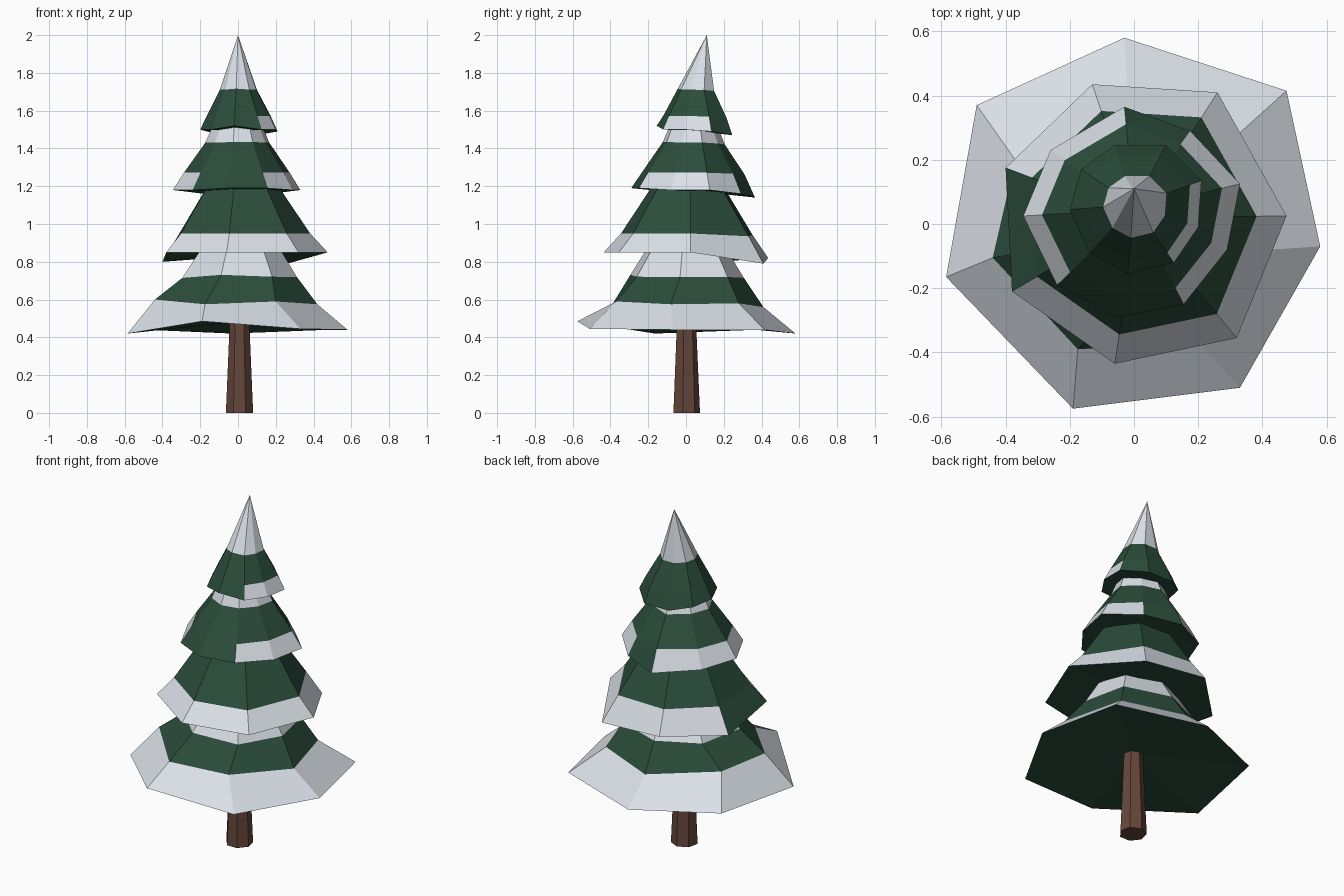
import bpy, bmesh, math
from mathutils import Vector

if "Cube" in bpy.data.objects:
    bpy.data.objects.remove(bpy.data.objects["Cube"])


def material(name, rgb):
    m = bpy.data.materials.new(name)
    m.diffuse_color = (*rgb, 1)
    m.use_nodes = True
    m.node_tree.nodes["Principled BSDF"].inputs["Base Color"].default_value = m.diffuse_color
    return m


GREEN = material("pine green", (0.024, 0.074, 0.044))
SNOW = material("snow white", (0.80, 0.85, 0.91))
BARK = material("bark brown", (0.13, 0.062, 0.042))


def finish(name, bm, mats):
    bmesh.ops.recalc_face_normals(bm, faces=bm.faces)
    mesh = bpy.data.meshes.new(name)
    bm.to_mesh(mesh)
    bm.free()
    for m in mats:
        mesh.materials.append(m)
    bpy.context.collection.objects.link(bpy.data.objects.new(name, mesh))


def tier(name, rim, axis, rings, tip, bare=(), snowy_bands=(), under_z=None, second=None):
    """Skirt of branches. rim: counterclockwise points; rings: (scale to axis, z);
    bare: rim segments without snow; snowy_bands: upper bands that are snow;
    second: explicit points for the first ring above the rim."""
    bm = bmesh.new()
    n = len(rim)
    c = Vector(axis)
    loops = [[bm.verts.new(p) for p in rim]]
    mean_z = sum(p[2] for p in rim) / n
    if second:
        loops.append([bm.verts.new(p) for p in second])
    for f, z in rings:
        loops.append([bm.verts.new((*(c + (Vector(p[:2]) - c) * f),
                                    z + (p[2] - mean_z) * 0.25)) for p in rim])
    for band, (a, b) in enumerate(zip(loops, loops[1:])):
        for i in range(n):
            j = (i + 1) % n
            face = bm.faces.new((a[i], a[j], b[j], b[i]))
            if band == 0:
                face.material_index = int(i not in bare)
            else:
                face.material_index = int(band in snowy_bands)
    # pointed top and closed underside
    top = bm.verts.new(tip)
    under = bm.verts.new((*c, under_z or mean_z))
    for i in range(n):
        j = (i + 1) % n
        f = bm.faces.new((loops[-1][i], loops[-1][j], top))
        f.material_index = int(len(loops) - 1 in snowy_bands)
        bm.faces.new((loops[0][j], loops[0][i], under))
    finish(name, bm, (GREEN, SNOW))


# Trunk: tapered seven-sided post
bm = bmesh.new()
bmesh.ops.create_cone(bm, cap_ends=True, segments=7, radius1=0.074, radius2=0.048, depth=0.6)
for v in bm.verts:
    v.co.z += 0.3
    v.co.x += 0.008
finish("trunk", bm, (BARK,))

# Foliage tiers, bottom to top
tier("bottom_branches",
     [(0.58, -0.07, 0.44), (0.475, 0.415, 0.44), (-0.03, 0.58, 0.42), (-0.49, 0.37, 0.44),
      (-0.585, -0.165, 0.42), (-0.19, -0.575, 0.485), (0.33, -0.51, 0.445)],
     (0.02, 0.01), [(0.52, 0.72), (0.36, 0.87)], (0.02, 0.02, 0.95),
     snowy_bands=(2, 3), under_z=0.485,
     second=[(0.42, -0.08, 0.575), (0.325, 0.28, 0.58), (-0.02, 0.41, 0.56), (-0.37, 0.2, 0.59),
             (-0.44, -0.105, 0.60), (-0.175, -0.39, 0.575), (0.2, -0.37, 0.59)])

tier("lower_middle_branches",
     [(0.475, 0.025, 0.85), (0.26, 0.41, 0.79), (-0.13, 0.435, 0.82), (-0.40, 0.175, 0.80),
      (-0.38, -0.21, 0.85), (-0.06, -0.435, 0.85), (0.32, -0.355, 0.85)],
     (0.01, 0.02), [(0.80, 0.945), (0.46, 1.18)], (0.0, 0.04, 1.4), bare=(3,), under_z=0.86)

tier("upper_middle_branches",
     [(0.33, 0.125, 1.18), (0.175, 0.29, 1.16), (-0.03, 0.365, 1.14), (-0.26, 0.23, 1.17),
      (-0.345, 0.025, 1.18), (-0.24, -0.19, 1.18), (-0.05, -0.29, 1.19), (0.155, -0.25, 1.19),
      (0.29, -0.08, 1.18)],
     (0.0, 0.045), [(0.83, 1.27), (0.50, 1.43), (0.40, 1.51)], (0.0, 0.06, 1.6),
     bare=(1, 5, 6), snowy_bands=(2, 3))

tier("top_branches",
     [(0.21, 0.135, 1.49), (0.10, 0.245, 1.47), (-0.06, 0.245, 1.47), (-0.165, 0.17, 1.49),
      (-0.20, 0.045, 1.50), (-0.14, -0.09, 1.50), (-0.02, -0.155, 1.52), (0.125, -0.12, 1.50),
      (0.20, -0.01, 1.50)],
     (0.0, 0.06), [(0.83, 1.57), (0.48, 1.71)], (0.0, 0.11, 2.0),
     bare=(0, 1, 2, 3, 4, 5, 6), snowy_bands=(2,))
